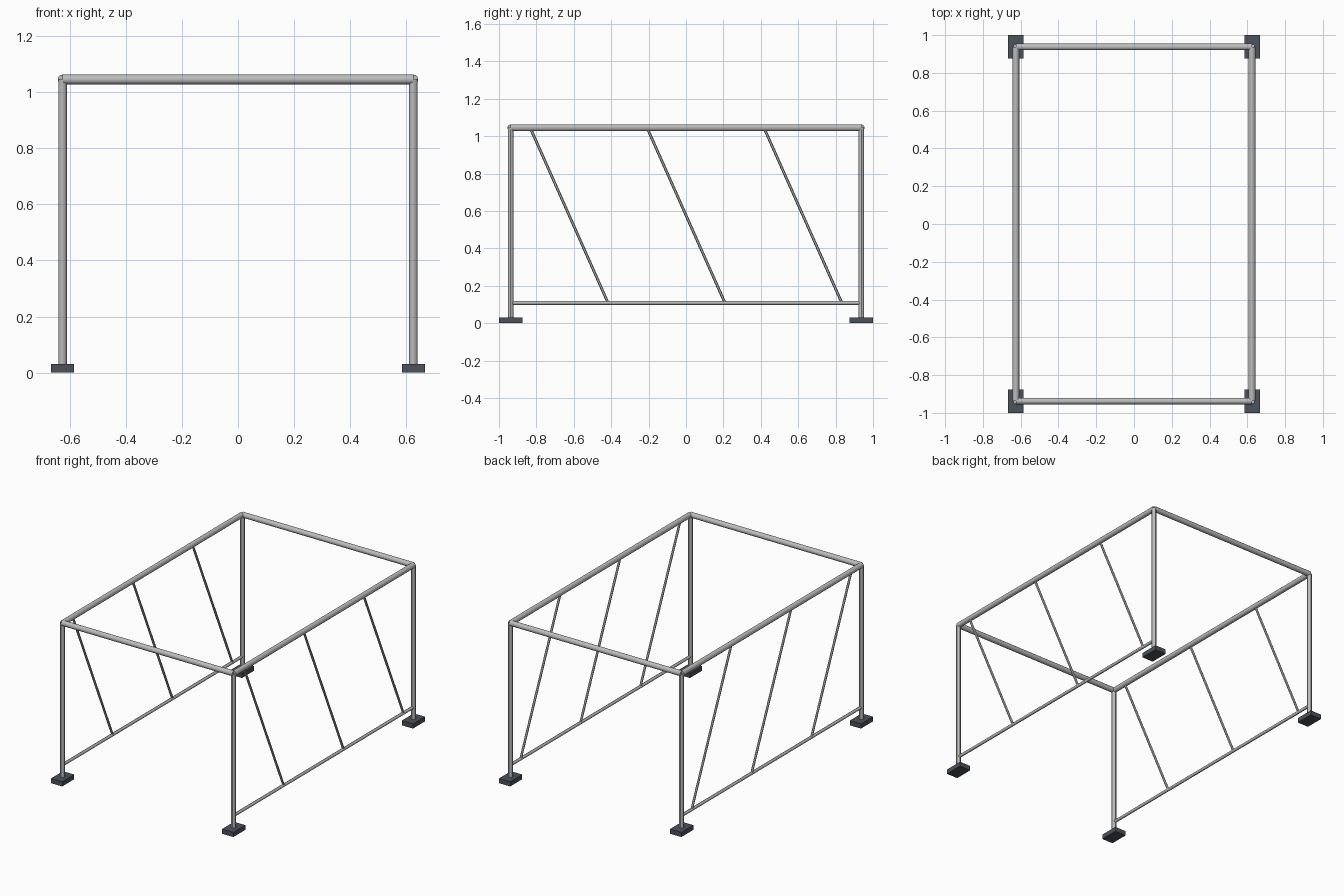
import bpy
from mathutils import Vector

cube = bpy.data.objects.get("Cube")
if cube:
    bpy.data.objects.remove(cube, do_unlink=True)


def material(name, colour):
    mat = bpy.data.materials.new(name)
    mat.use_nodes = True
    mat.diffuse_color = colour
    mat.node_tree.nodes["Principled BSDF"].inputs["Base Color"].default_value = colour
    return mat


steel = material("galvanised steel", (0.50, 0.51, 0.50, 1))
slate = material("dark slate", (0.07, 0.085, 0.105, 1))


def tube(name, start, end, radius, sides=12):
    """Round tube between two points."""
    start, end = Vector(start), Vector(end)
    axis = end - start
    bpy.ops.mesh.primitive_cylinder_add(
        vertices=sides, radius=radius, depth=axis.length,
        location=(start + end) / 2,
        rotation=axis.to_track_quat("Z", "Y").to_euler())
    obj = bpy.context.object
    obj.name = name
    obj.data.materials.append(steel)
    bpy.ops.object.shade_smooth_by_angle()


def block(name, centre, size):
    bpy.ops.mesh.primitive_cube_add(size=1, location=centre)
    obj = bpy.context.object
    obj.name = name
    obj.scale = size
    obj.data.materials.append(slate)


X, Y = 0.625, 0.9375          # post centre lines
TOP, RAIL, FOOT = 1.045, 0.108, 0.031
ends = (("front", -1), ("back", 1))
flanks = (("right", -1), ("left", 1))

# Posts and feet
for end, sy in ends:
    for flank, sx in flanks:
        tube(f"{end}_{flank}_post", (sx * X, sy * Y, FOOT / 2), (sx * X, sy * Y, TOP), 0.0150)
        block(f"{end}_{flank}_foot", (sx * X, sy * Y, FOOT / 2), (0.082, 0.125, FOOT))

# Top cross beams
for end, sy in ends:
    tube(f"{end}_top_beam", (-X, sy * Y, TOP), (X, sy * Y, TOP), 0.0175)

# Side beams, low rails and slanted braces
for flank, sx in flanks:
    x = sx * X
    tube(f"{flank}_top_beam", (x, -Y, TOP), (x, Y, TOP), 0.0175)
    tube(f"{flank}_low_rail", (x, -Y, RAIL), (x, Y, RAIL), 0.0100)
    for i in range(3):
        y = (i - 1) * 2 * Y / 3
        tube(f"{flank}_brace_{i + 1}", (x, y + Y * 2 / 9, RAIL), (x, y - Y * 2 / 9, TOP), 0.0075)
